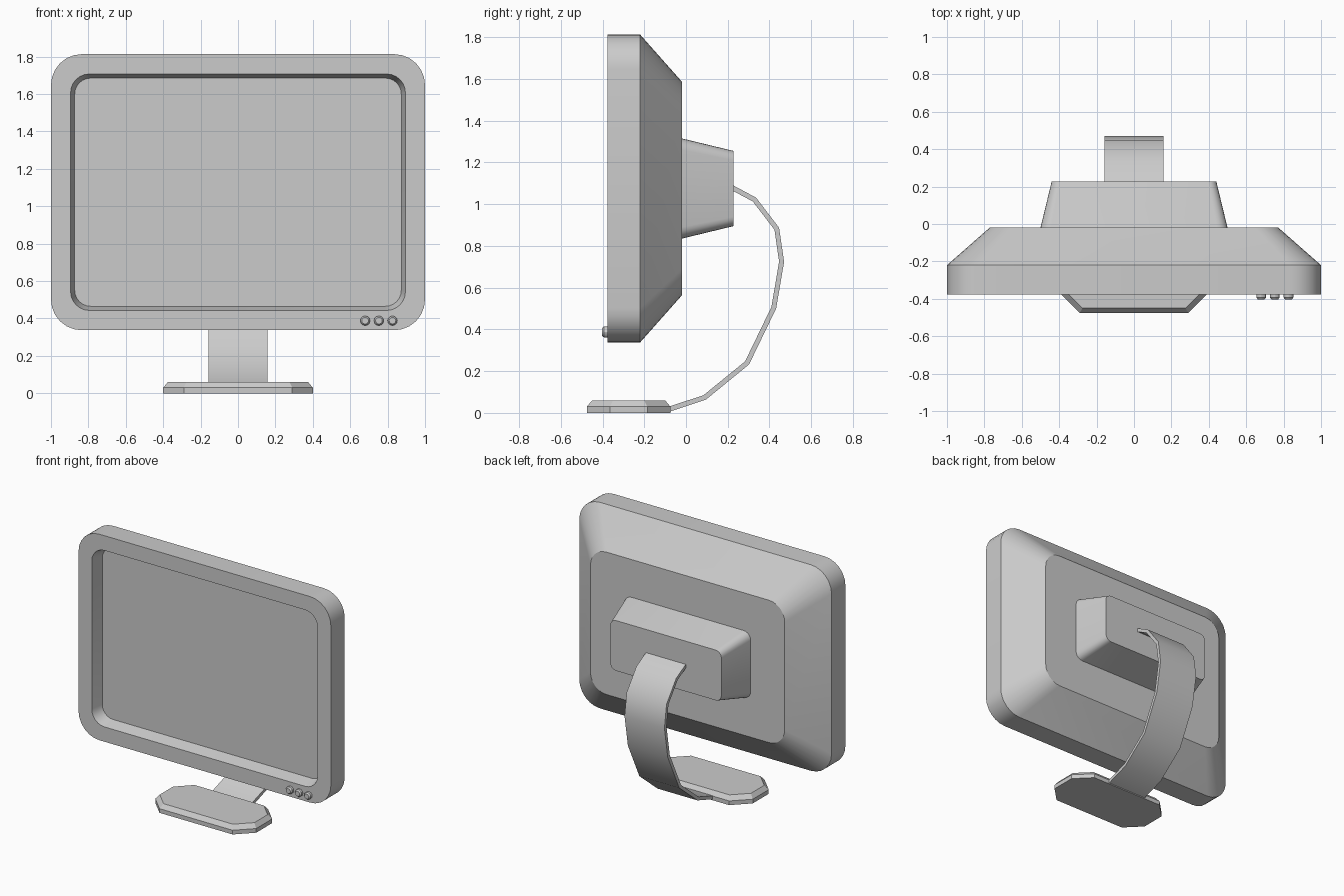
import bpy, bmesh, math

if "Cube" in bpy.data.objects:
    bpy.data.objects.remove(bpy.data.objects["Cube"], do_unlink=True)

# One plain grey plastic
grey = bpy.data.materials.new("grey_plastic")
grey.use_nodes = True
grey.diffuse_color = (0.6, 0.6, 0.6, 1)
grey.node_tree.nodes["Principled BSDF"].inputs["Base Color"].default_value = (0.6, 0.6, 0.6, 1)


def rounded_rect(half_w, half_h, radius, segments):
    """Corner points of a rounded rectangle, counter-clockwise."""
    points = []
    for corner in range(4):
        sx = 1 if corner in (0, 3) else -1
        sy = 1 if corner < 2 else -1
        for i in range(segments + 1):
            a = math.pi / 2 * (corner + i / segments)
            points.append((sx * (half_w - radius) + radius * math.cos(a),
                           sy * (half_h - radius) + radius * math.sin(a)))
    return points


def circle(radius, count):
    return [(radius * math.cos(2 * math.pi * i / count),
             radius * math.sin(2 * math.pi * i / count)) for i in range(count)]


def loft(name, rings):
    """Skin a list of 3D rings and cap both ends."""
    bm = bmesh.new()
    loops = [[bm.verts.new(p) for p in ring] for ring in rings]
    n = len(loops[0])
    for a, b in zip(loops, loops[1:]):
        for i in range(n):
            j = (i + 1) % n
            bm.faces.new((a[i], a[j], b[j], b[i]))
    bm.faces.new(loops[0])
    bm.faces.new(loops[-1])
    bmesh.ops.recalc_face_normals(bm, faces=bm.faces)
    mesh = bpy.data.meshes.new(name)
    bm.to_mesh(mesh)
    bm.free()
    mesh.materials.append(grey)
    obj = bpy.data.objects.new(name, mesh)
    bpy.context.collection.objects.link(obj)
    bpy.ops.object.select_all(action='DESELECT')
    obj.select_set(True)
    bpy.context.view_layer.objects.active = obj
    bpy.ops.object.shade_smooth_by_angle(angle=math.radians(30))
    return obj


def upright(points, y, x=0, z=1.075):
    return [(x + px, y, z + pz) for px, pz in points]


# Monitor housing: recessed screen, bezel, rim and tapered back
housing = [(0.873, 0.61, 0.085, -0.29), (0.895, 0.632, 0.1, -0.377),
           (1.0, 0.738, 0.165, -0.377), (1.0, 0.738, 0.165, -0.22),
           (0.77, 0.51, 0.125, -0.018)]
loft("monitor_housing", [upright(rounded_rect(w, h, r, 6), y) for w, h, r, y in housing])

# Rear electronics box
loft("rear_box", [upright(rounded_rect(w, h, r, 5), y)
                  for w, h, r, y in [(0.5, 0.24, 0.055, -0.02), (0.44, 0.18, 0.045, 0.228)]])

# Control buttons
for i in range(3):
    loft(f"button_{i + 1}", [upright(circle(r, 12), y, 0.68 + 0.073 * i, 0.388)
                             for r, y in [(0.026, -0.37), (0.026, -0.393), (0.018, -0.403)]])

# Curved stand strip: outer path offset inward by its thickness
path = [(0.215, 1.096), (0.336, 1.031), (0.446, 0.887), (0.47, 0.724),
        (0.432, 0.5), (0.302, 0.232), (0.096, 0.064), (-0.09, 0.002)]
inner = []
for i, (y, z) in enumerate(path):
    before, after = path[max(i - 1, 0)], path[min(i + 1, len(path) - 1)]
    dy, dz = after[0] - before[0], after[1] - before[1]
    length = math.hypot(dy, dz)
    inner.append((y + 0.024 * dz / length, z - 0.024 * dy / length))
rings = []
for (y, z), (iy, iz) in zip(path, inner):
    rings.append([(-0.158, y, z), (0.158, y, z), (0.158, iy, iz), (-0.158, iy, iz)])
loft("stand_strip", rings)

# Octagonal foot with a bevelled top
foot = [(0.4, 0.2, 0.11, 0), (0.4, 0.2, 0.11, 0.03), (0.375, 0.175, 0.1, 0.06)]
loft("foot", [[(x, y - 0.275, z) for x, y in rounded_rect(w, d, c, 1)] for w, d, c, z in foot])
